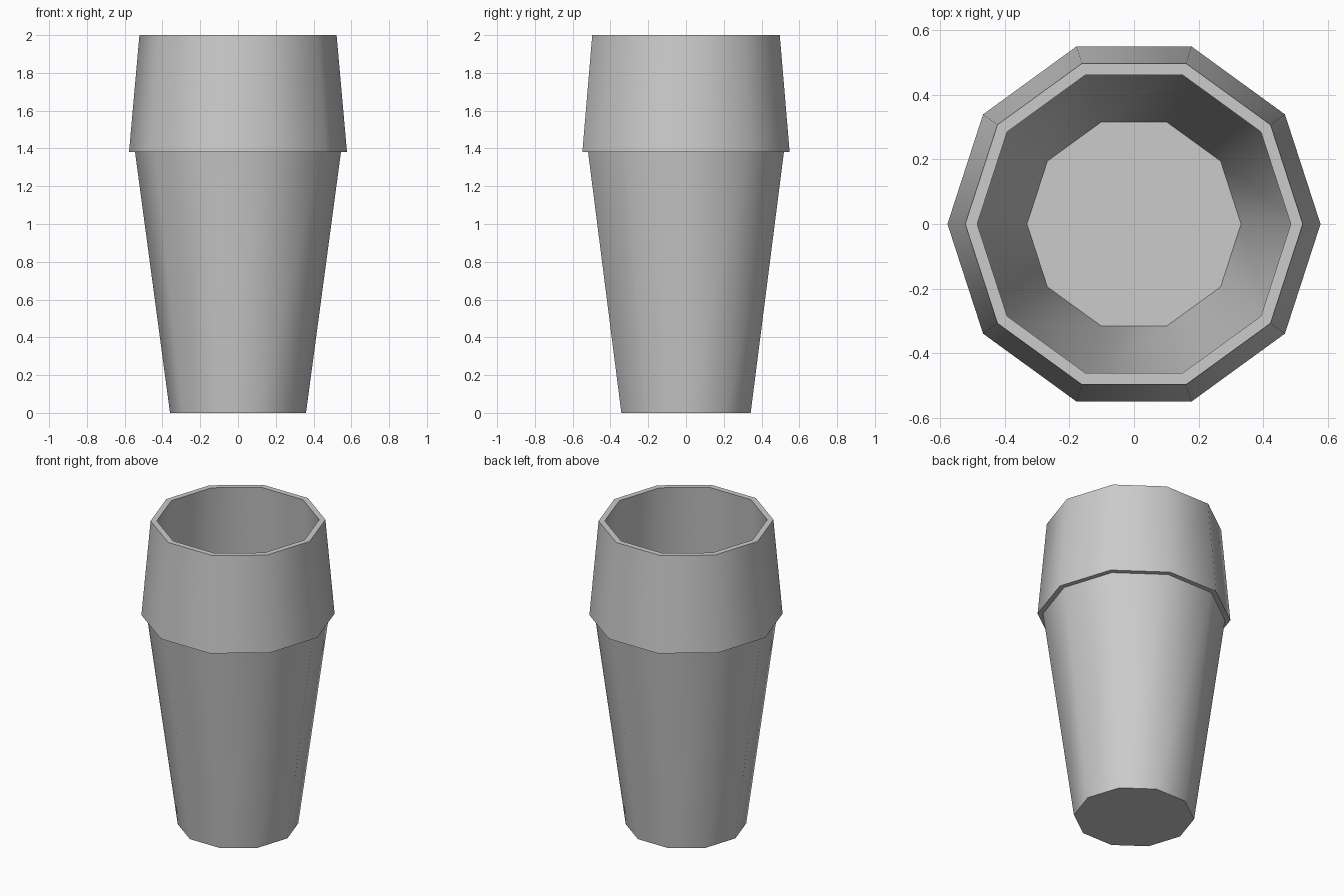
import bpy, bmesh, math

if "Cube" in bpy.data.objects:
    bpy.data.objects.remove(bpy.data.objects["Cube"])

SIDES = 10

# Cup profile (radius, height): outside going up, then inside going down
PROFILE = [
    (0.36, 0.0), (0.545, 1.38), (0.577, 1.38), (0.522, 2.0),
    (0.485, 2.0), (0.538, 1.415), (0.513, 1.415), (0.331, 0.035),
]


def lathe(name, profile, sides):
    bm = bmesh.new()
    rings = []
    for r, z in profile:
        rings.append([bm.verts.new((r * math.cos(2 * math.pi * i / sides),
                                    r * math.sin(2 * math.pi * i / sides), z))
                      for i in range(sides)])
    for a, b in zip(rings, rings[1:]):
        for i in range(sides):
            j = (i + 1) % sides
            bm.faces.new((a[i], a[j], b[j], b[i]))
    # Underside and inner floor
    bm.faces.new(rings[0][::-1])
    bm.faces.new(rings[-1])
    bmesh.ops.recalc_face_normals(bm, faces=bm.faces)
    mesh = bpy.data.meshes.new(name)
    bm.to_mesh(mesh)
    bm.free()
    obj = bpy.data.objects.new(name, mesh)
    bpy.context.collection.objects.link(obj)
    return obj


# Tapered cup with overhanging collar, smooth around and sharp at the rims
cup = lathe("cup", PROFILE, SIDES)
bpy.context.view_layer.objects.active = cup
cup.select_set(True)
bpy.ops.object.shade_smooth_by_angle(angle=math.radians(40))
